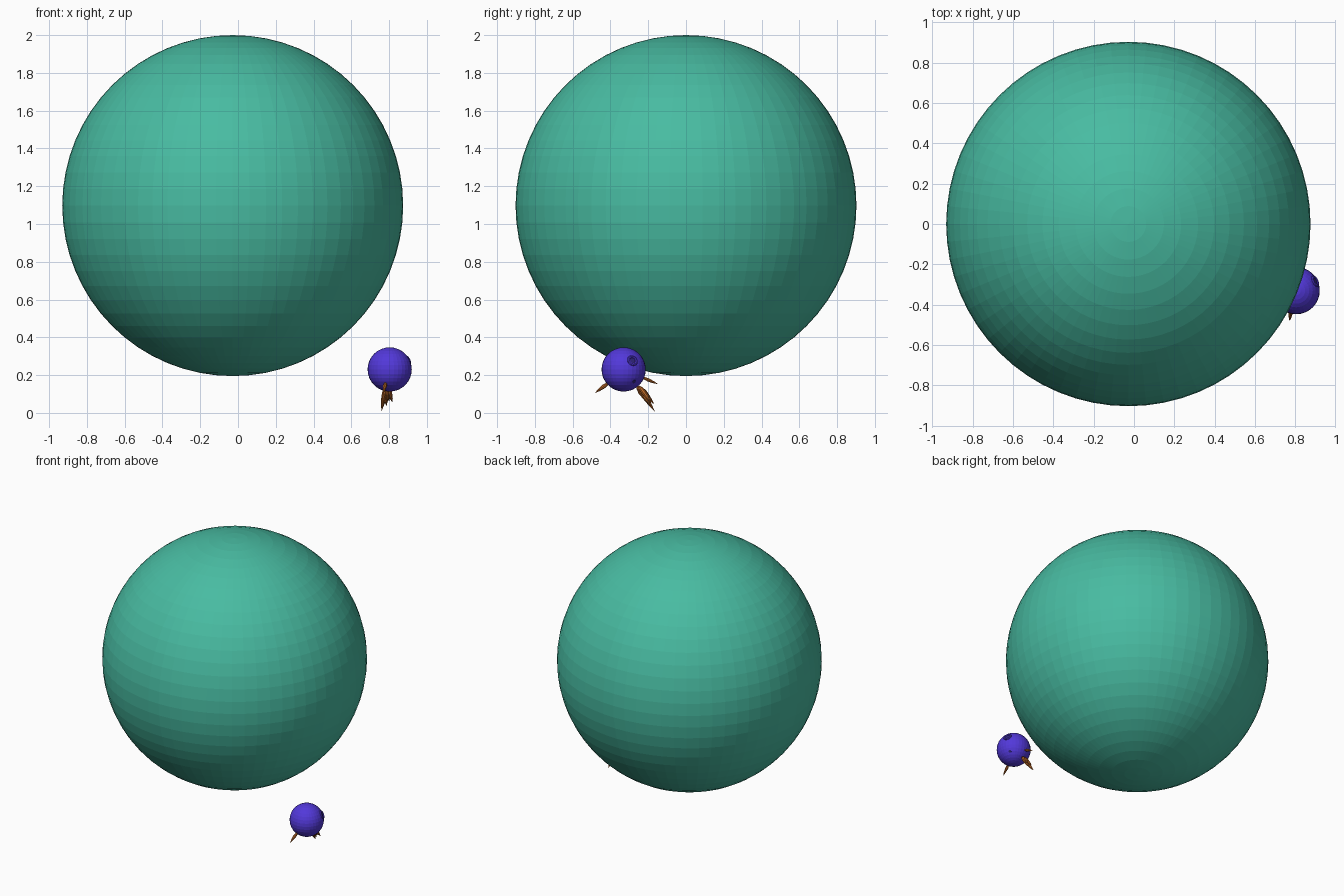
import bpy, bmesh, math
from mathutils import Vector, Matrix

if "Cube" in bpy.data.objects:
    bpy.data.objects.remove(bpy.data.objects["Cube"])


def material(name, rgb):
    m = bpy.data.materials.new(name)
    m.diffuse_color = (*rgb, 1)
    m.use_nodes = True
    m.node_tree.nodes["Principled BSDF"].inputs["Base Color"].default_value = m.diffuse_color
    return m


teal = material("teal", (0.065, 0.50, 0.36))
violet = material("violet", (0.085, 0.04, 0.70))
dark_violet = material("dark violet", (0.03, 0.018, 0.20))
orange = material("burnt orange", (0.50, 0.14, 0.022))


def finish(name, bm, mat):
    bmesh.ops.recalc_face_normals(bm, faces=bm.faces)
    me = bpy.data.meshes.new(name)
    bm.to_mesh(me)
    bm.free()
    me.materials.append(mat)
    ob = bpy.data.objects.new(name, me)
    bpy.context.collection.objects.link(ob)
    return ob


def ball(name, centre, radius, segments, rings, mat):
    bm = bmesh.new()
    bmesh.ops.create_uvsphere(bm, u_segments=segments, v_segments=rings, radius=radius)
    bmesh.ops.translate(bm, verts=bm.verts, vec=centre)
    return finish(name, bm, mat)


def turned(name, origin, axis, profile, sides, mat, closed=False):
    """Revolve (radius, height) points about an axis."""
    bm = bmesh.new()
    rot = Vector(axis).to_track_quat('Z', 'Y').to_matrix().to_4x4()
    mat4 = Matrix.Translation(origin) @ rot
    pts = profile + profile[:1] if closed else profile
    vs = [bm.verts.new((r, 0, h)) for r, h in pts]
    es = [bm.edges.new(p) for p in zip(vs, vs[1:])]
    bmesh.ops.spin(bm, geom=vs + es, cent=(0, 0, 0), axis=(0, 0, 1),
                   angle=math.tau, steps=sides)
    bmesh.ops.remove_doubles(bm, verts=bm.verts, dist=1e-5)
    bmesh.ops.transform(bm, matrix=mat4, verts=bm.verts)
    return finish(name, bm, mat)


def spike(name, base, tip, radius):
    base, tip = Vector(base), Vector(tip)
    n = (tip - base).length
    prof = [(0, 0), (radius * 0.7, n * 0.15), (radius, n * 0.4),
            (radius * 0.6, n * 0.75), (0, n)]
    return turned(name, base, tip - base, prof, 8, orange)


# Large and small balls
ball("large_ball", (-0.028, 0, 1.0975), 0.9025, 64, 32, teal)
C = Vector((0.803, -0.33, 0.23))
R = 0.117
ball("small_ball", C, R, 32, 16, violet)

# Raised round port with a recessed centre, and a small dot below it
d = Vector((0.095, 0.047, 0.047)).normalized()
ring = [(0.022 + 0.008 * math.cos(a * math.tau / 8), 0.007 * math.sin(a * math.tau / 8))
        for a in range(8)]
turned("port_rim", C + d * (R - 0.002), d, ring, 20, violet, closed=True)
turned("port_centre", C + d * (R - 0.004), d, [(0, 0.004), (0.018, 0.004), (0.018, 0)],
       20, dark_violet)
e = Vector((0.08, 0.055, -0.065)).normalized()
turned("small_dot", C + e * (R - 0.003), e, [(0, 0.005), (0.01, 0.004), (0.01, 0)],
       12, dark_violet)

# Single spikes at front and back
spike("front_spike", (0.782, -0.405, 0.163), (0.77, -0.482, 0.105), 0.011)
spike("back_spike", (0.79, -0.235, 0.19), (0.785, -0.148, 0.152), 0.009)

# Cluster of spikes underneath
cluster = [(0.760, -0.165, 0.008), (0.785, -0.185, 0.035), (0.818, -0.185, 0.055),
           (0.768, -0.205, 0.055), (0.800, -0.178, 0.060), (0.778, -0.168, 0.045)]
for i, tip in enumerate(cluster):
    base = (0.786 + (tip[0] - 0.786) * 0.2, -0.262 + 0.006 * (i % 3), 0.145)
    spike(f"lower_spike_{i + 1}", base, tip, 0.014)
